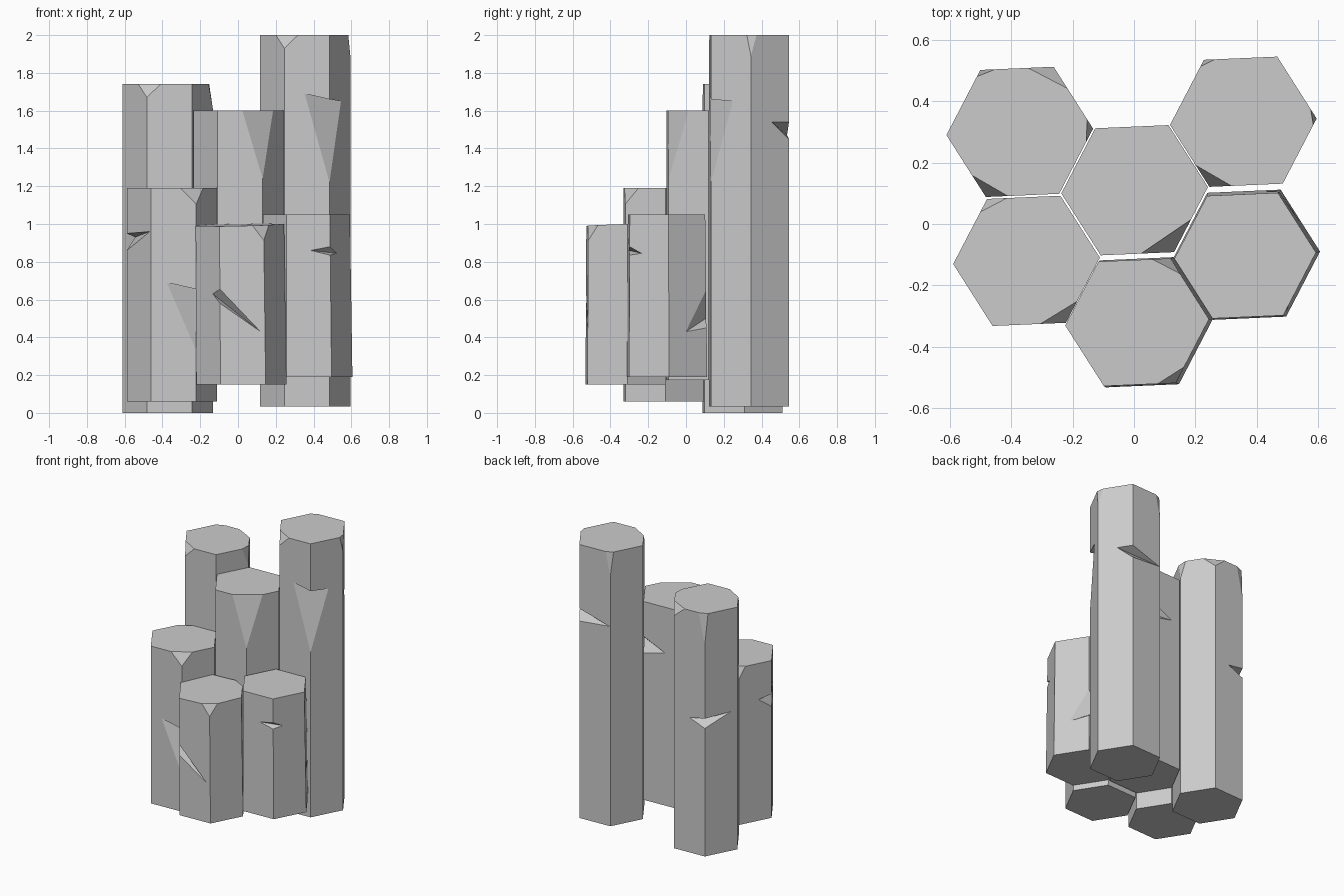
import bpy, bmesh, math
from mathutils import Vector

if "Cube" in bpy.data.objects:
    bpy.data.objects.remove(bpy.data.objects["Cube"])

R, ROT = 0.239, math.radians(2.5)


def mesh_object(name, verts, faces):
    me = bpy.data.meshes.new(name)
    bm = bmesh.new()
    vs = [bm.verts.new(v) for v in verts]
    for f in faces:
        bm.faces.new([vs[i] for i in f])
    bmesh.ops.recalc_face_normals(bm, faces=bm.faces)
    bm.to_mesh(me)
    bm.free()
    ob = bpy.data.objects.new(name, me)
    bpy.context.collection.objects.link(ob)
    return ob


# Hexagonal column; corner 0 points right, corners count anticlockwise
# top_chips: corner, depth, reach to previous corner, reach to next corner
# notches: corner, low z, high z, (reach, z) on each neighbouring face
# top: shift x, shift y, scale of the upper end; tilt: its slope
def column(name, x, y, z0, z1, top_chips, notches, top=(0, 0, 1), tilt=(0, 0)):
    low, high = [], []
    for k in range(6):
        dx = R * math.cos(ROT + k * math.pi / 3)
        dy = R * math.sin(ROT + k * math.pi / 3)
        low.append(Vector((x + dx, y + dy, z0)))
        high.append(Vector((x + dx * top[2] + top[0], y + dy * top[2] + top[1],
                            z1 + dx * tilt[0] + dy * tilt[1])))
    ob = mesh_object(name, low + high,
                     [range(6), range(6, 12)] +
                     [(k, (k + 1) % 6, (k + 1) % 6 + 6, k + 6) for k in range(6)])

    def edge_pt(k, z):
        k %= 6
        return low[k].lerp(high[k], (z - z0) / (high[k].z - z0))

    # Each chip is a tetrahedron a, b (on the faces) and c, d (on the corner edge)
    tets = []
    for k, depth, fa, fb in top_chips:
        tets.append((high[k].lerp(high[(k - 1) % 6], fa),
                     high[k].lerp(high[(k + 1) % 6], fb),
                     edge_pt(k, high[k].z - depth),
                     high[k] + Vector((0, 0, 0.1))))
    for k, c, d, (fa, za), (fb, zb) in notches:
        tets.append((edge_pt(k, za).lerp(edge_pt(k - 1, za), fa),
                     edge_pt(k, zb).lerp(edge_pt(k + 1, zb), fb),
                     edge_pt(k, c), edge_pt(k, d)))
    cutters = []
    for t in tets:
        m = (t[0] + t[1]) / 2
        cut = mesh_object("chip_cutter", [m + (p - m) * 1.3 for p in t],
                          [(0, 1, 2), (0, 1, 3), (0, 2, 3), (1, 2, 3)])
        cut.hide_render = True
        mod = ob.modifiers.new("chip", 'BOOLEAN')
        mod.operation, mod.solver, mod.object = 'DIFFERENCE', 'EXACT', cut
        cutters.append(cut)

    # Bake the chips and drop the cutters
    dg = bpy.context.evaluated_depsgraph_get()
    ob.data = bpy.data.meshes.new_from_object(ob.evaluated_get(dg))
    ob.modifiers.clear()
    for cut in cutters:
        bpy.data.objects.remove(cut)
    return ob


# Back row
column("back_left_column", -0.372, 0.30, 0, 1.74,
       [(4, .07, .35, .3), (0, .13, .2, .15), (1, .07, .35, .35), (2, .22, .2, .1)],
       [(2, .92, .99, (.5, .97), (.8, 1.0))])
column("back_right_column", 0.356, 0.333, 0.035, 2.0,
       [(4, .07, .35, .3), (0, .11, .1, .15), (2, .17, .15, .1)],
       [(5, 1.22, 1.66, (.55, 1.69), (.55, 1.65)),
        (1, 1.45, 1.54, (.45, 1.54), (.97, 1.47))])

# Middle
column("centre_column", 0.002, 0.11, 0.175, 1.6,
       [(5, .36, .45, .5)],
       [(1, 1.23, 1.35, (.4, 1.30), (.7, 1.27))])

# Front row
column("front_left_column", -0.35, -0.12, 0.06, 1.19,
       [(5, .085, .35, .33), (2, .08, .27, .2)],
       [(3, .86, .95, (.4, .93), (.95, .96)),
        (5, .33, .655, (.65, .69), (.5, .66))])
column("front_centre_column", 0.018, -0.32, 0.15, 0.995,
       [(5, .08, .25, .25), (1, .1, .25, .25)],
       [(4, .58, .655, (.3, .63), (.9, .43))],
       top=(-0.008, 0, 0.98), tilt=(0.02, 0.025))
column("front_right_column", 0.367, -0.10, 0.19, 1.05,
       [],
       [(5, .835, .88, (.45, .86), (.3, .845)),
        (1, .45, .65, (.55, .43), (.3, .5))],
       top=(-0.005, -0.003, 0.965))
